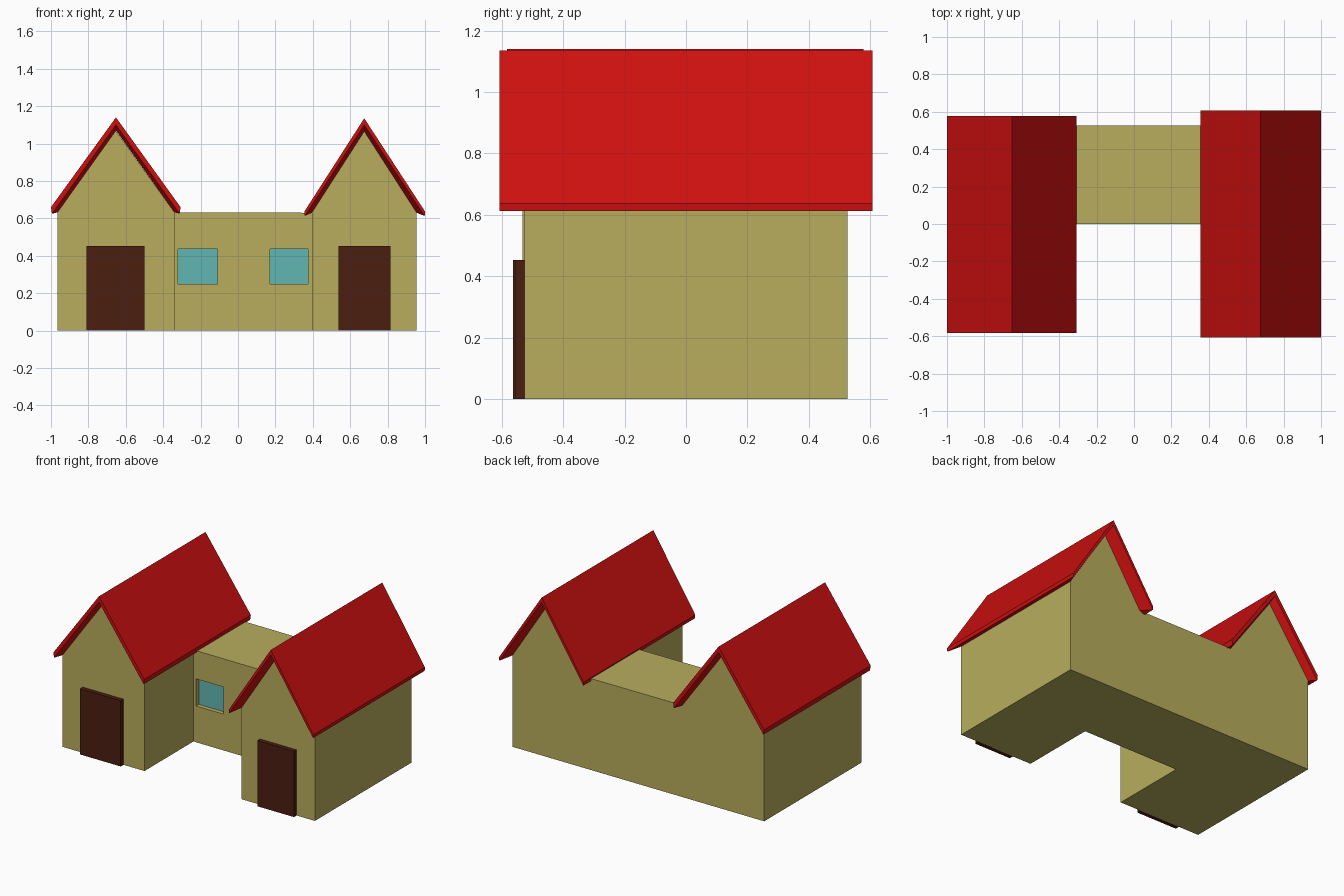
import bpy, bmesh

if "Cube" in bpy.data.objects:
    bpy.data.objects.remove(bpy.data.objects["Cube"])


def material(name, rgb):
    m = bpy.data.materials.new(name)
    m.diffuse_color = (*rgb, 1)
    m.use_nodes = True
    m.node_tree.nodes["Principled BSDF"].inputs["Base Color"].default_value = m.diffuse_color
    return m


WALL = material("wall_ochre", (0.48, 0.42, 0.11))
ROOF = material("roof_red", (0.62, 0.005, 0.005))
DOOR = material("door_brown", (0.07, 0.013, 0.005))
GLASS = material("window_teal", (0.12, 0.47, 0.45))


def make(name, verts, faces, mat=None):
    bm = bmesh.new()
    vs = [bm.verts.new(v) for v in verts]
    for f in faces:
        bm.faces.new([vs[i] for i in f])
    bmesh.ops.recalc_face_normals(bm, faces=bm.faces)
    me = bpy.data.meshes.new(name)
    bm.to_mesh(me)
    bm.free()
    if mat:
        me.materials.append(mat)
    ob = bpy.data.objects.new(name, me)
    bpy.context.collection.objects.link(ob)
    return ob


def prism(name, profile, y0, y1, mat=None):
    """Extrude an x-z profile along y."""
    n = len(profile)
    verts = [(x, y, z) for y in (y0, y1) for x, z in profile]
    faces = [list(range(n)), list(range(n, 2 * n))]
    faces += [(i, (i + 1) % n, (i + 1) % n + n, i + n) for i in range(n)]
    return make(name, verts, faces, mat)


def box(name, x0, x1, y0, y1, z0, z1, mat=None):
    return prism(name, [(x0, z0), (x1, z0), (x1, z1), (x0, z1)], y0, y1, mat)


def cut(target, cutter):
    mod = target.modifiers.new(cutter.name, "BOOLEAN")
    mod.operation, mod.solver, mod.object = "DIFFERENCE", "EXACT", cutter
    cutter.hide_render = True
    cutter.hide_viewport = True


def roof(name, outer, tip, wall, y_end, y_wall):
    """Gabled roof; each ring is (left x, right x, eave z, apex z).
    The underside slopes from the thin end edge back to the wall outline."""
    verts = []
    for (xl, xr, ze, za), (yf, yb) in ((outer, y_end), (tip, y_end), (wall, y_wall)):
        xm = (wall[0] + wall[1]) / 2
        verts += [(xl, yf, ze), (xm, yf, za), (xr, yf, ze),
                  (xr, yb, ze), (xm, yb, za), (xl, yb, ze)]
    faces = [(0, 1, 4, 5), (1, 2, 3, 4), (12, 13, 16, 17), (13, 14, 15, 16)]
    for r in (0, 6):
        faces += [(r + i, r + (i + 1) % 6, r + 6 + (i + 1) % 6, r + 6 + i) for i in range(6)]
    return make(name, verts, faces, ROOF)


# Walls: two gabled wings joined by a low flat-topped block
walls = prism("walls", [(-0.965, 0), (0.955, 0), (0.955, 0.63), (0.675, 1.065), (0.395, 0.63),
                        (-0.34, 0.632), (-0.655, 1.07), (-0.965, 0.632)], -0.533, 0.526, WALL)
cut(walls, box("courtyard_cutter", -0.34, 0.395, -0.8, 0, -0.2, 1.3))
cut(walls, box("right_front_cutter", 0.2, 1.2, -0.9, -0.526, -0.2, 1.3))

# Recessed windows
for side, x0, x1 in (("left", -0.32, -0.11), ("right", 0.17, 0.375)):
    cut(walls, box(side + "_window_cutter", x0, x1, -0.1, 0.04, 0.25, 0.437))
    box(side + "_window", x0, x1, 0.03, 0.045, 0.25, 0.437, GLASS)

# Doors
box("left_door", -0.81, -0.50, -0.563, -0.53, 0, 0.453, DOOR)
box("right_door", 0.537, 0.815, -0.555, -0.523, 0, 0.453, DOOR)

# Roofs
roof("left_roof", (-1.0, -0.307, 0.66, 1.14), (-0.995, -0.312, 0.625, 1.10),
     (-0.965, -0.34, 0.632, 1.07), (-0.583, 0.578), (-0.533, 0.526))
roof("right_roof", (0.355, 1.0, 0.637, 1.135), (0.357, 0.998, 0.613, 1.10),
     (0.395, 0.955, 0.63, 1.065), (-0.608, 0.608), (-0.526, 0.526))
